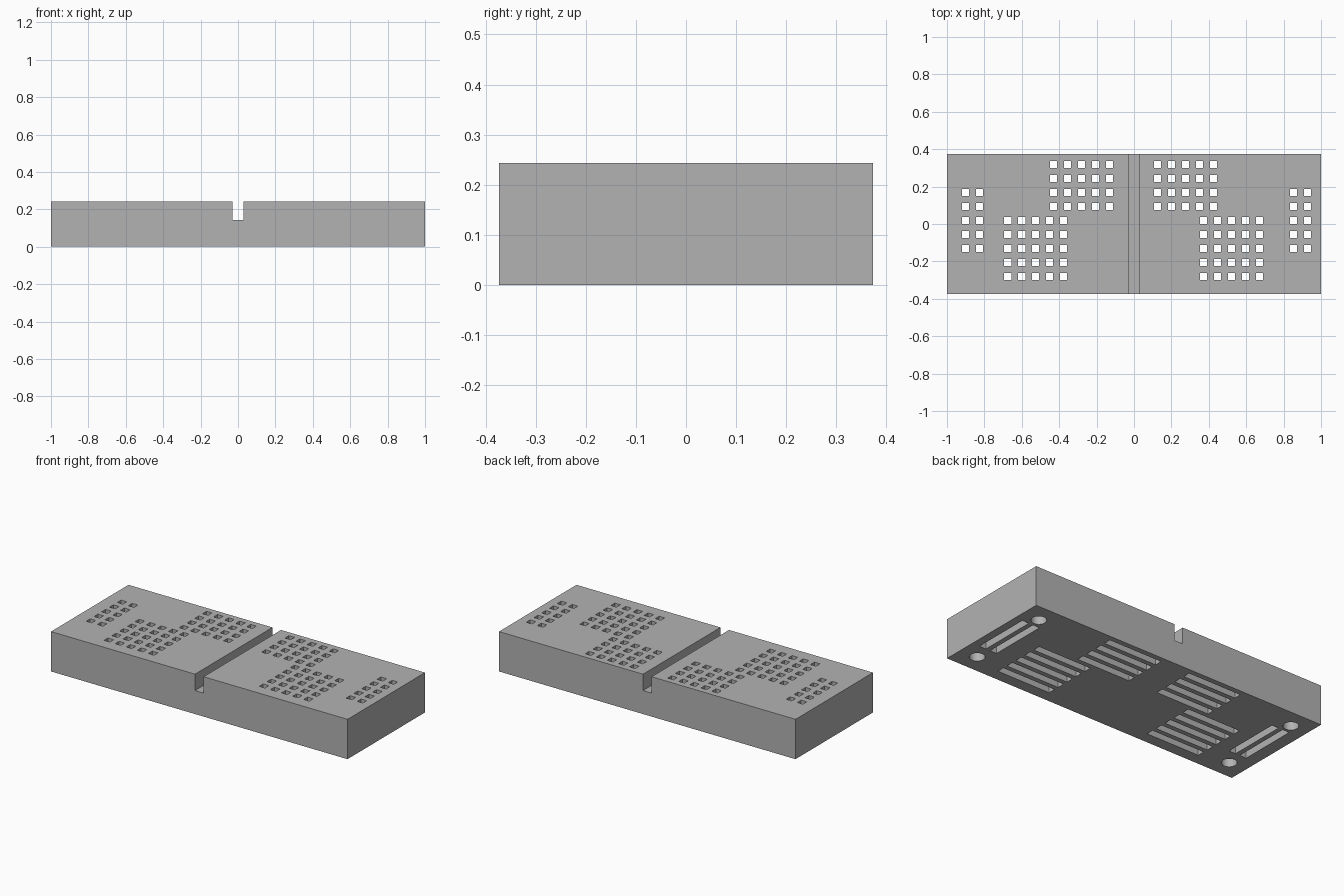
import bpy
import bmesh
from mathutils import Matrix

if "Cube" in bpy.data.objects:
    bpy.data.objects.remove(bpy.data.objects["Cube"])

W, D, H = 2.0, 0.746, 0.243
PITCH, HOLE, SLOT, COVER = 0.0747, 0.038, 0.045, 0.215

grey = bpy.data.materials.new("plain grey")
grey.diffuse_color = (0.45, 0.45, 0.45, 1)
grey.use_nodes = True
grey.node_tree.nodes["Principled BSDF"].inputs["Base Color"].default_value = grey.diffuse_color


def add_box(bm, x0, x1, y0, y1, z0, z1):
    m = Matrix.Translation(((x0 + x1) / 2, (y0 + y1) / 2, (z0 + z1) / 2))
    m = m @ Matrix.Diagonal((x1 - x0, y1 - y0, z1 - z0, 1))
    bmesh.ops.create_cube(bm, size=1, matrix=m)


def finish(bm, name):
    mesh = bpy.data.meshes.new(name)
    bm.to_mesh(mesh)
    bm.free()
    mesh.materials.append(grey)
    ob = bpy.data.objects.new(name, mesh)
    bpy.context.collection.objects.link(ob)
    return ob


def cut(target, bm, name):
    cutter = finish(bm, name)
    cutter.hide_render = True
    mod = target.modifiers.new(name, 'BOOLEAN')
    mod.operation = 'DIFFERENCE'
    mod.solver = 'EXACT'
    mod.object = cutter
    bpy.context.view_layer.objects.active = target
    bpy.ops.object.modifier_apply(modifier=name)
    bpy.data.objects.remove(cutter)


# Main block
bm = bmesh.new()
add_box(bm, -W / 2, W / 2, -D / 2, D / 2, 0, H)
block = finish(bm, "block")

# Hole groups: first x, first y, columns, rows, slot direction
groups = [
    (-0.90, -0.131, 2, 5, 'y'),
    (0.853, -0.131, 2, 5, 'y'),
    (-0.675, -0.28, 5, 5, 'x'),
    (0.372, -0.28, 5, 5, 'x'),
    (-0.43, 0.094, 5, 4, 'x'),
    (0.126, 0.094, 5, 4, 'x'),
]
slots, holes = bmesh.new(), bmesh.new()
s, h, pad = SLOT / 2, HOLE / 2, 0.03
for x0, y0, cols, rows, along in groups:
    xs = [x0 + i * PITCH for i in range(cols)]
    ys = [y0 + j * PITCH for j in range(rows)]
    # Channels open at the underside
    if along == 'x':
        for y in ys:
            add_box(slots, xs[0] - pad, xs[-1] + pad, y - s, y + s, -0.1, COVER)
    else:
        for x in xs:
            add_box(slots, x - s, x + s, ys[0] - pad, ys[-1] + pad, -0.1, COVER)
    # Square holes through the thin cover
    for x in xs:
        for y in ys:
            add_box(holes, x - h, x + h, y - h, y + h, 0.15, H + 0.1)

# Round corner sockets in the underside
for sx in (-1, 1):
    for sy in (-1, 1):
        bmesh.ops.create_cone(slots, cap_ends=True, segments=32, radius1=0.043,
                              radius2=0.043, depth=0.3,
                              matrix=Matrix.Translation((sx * 0.885, sy * 0.258, -0.04)))

# Centre groove across the top
add_box(holes, -0.029, 0.029, -D, D, 0.143, H + 0.1)

cut(block, slots, "underside_cutter")
cut(block, holes, "top_cutter")

# Smooth only the round sockets
bpy.ops.object.select_all(action='DESELECT')
block.select_set(True)
bpy.context.view_layer.objects.active = block
bpy.ops.object.shade_smooth_by_angle(angle=0.5)
